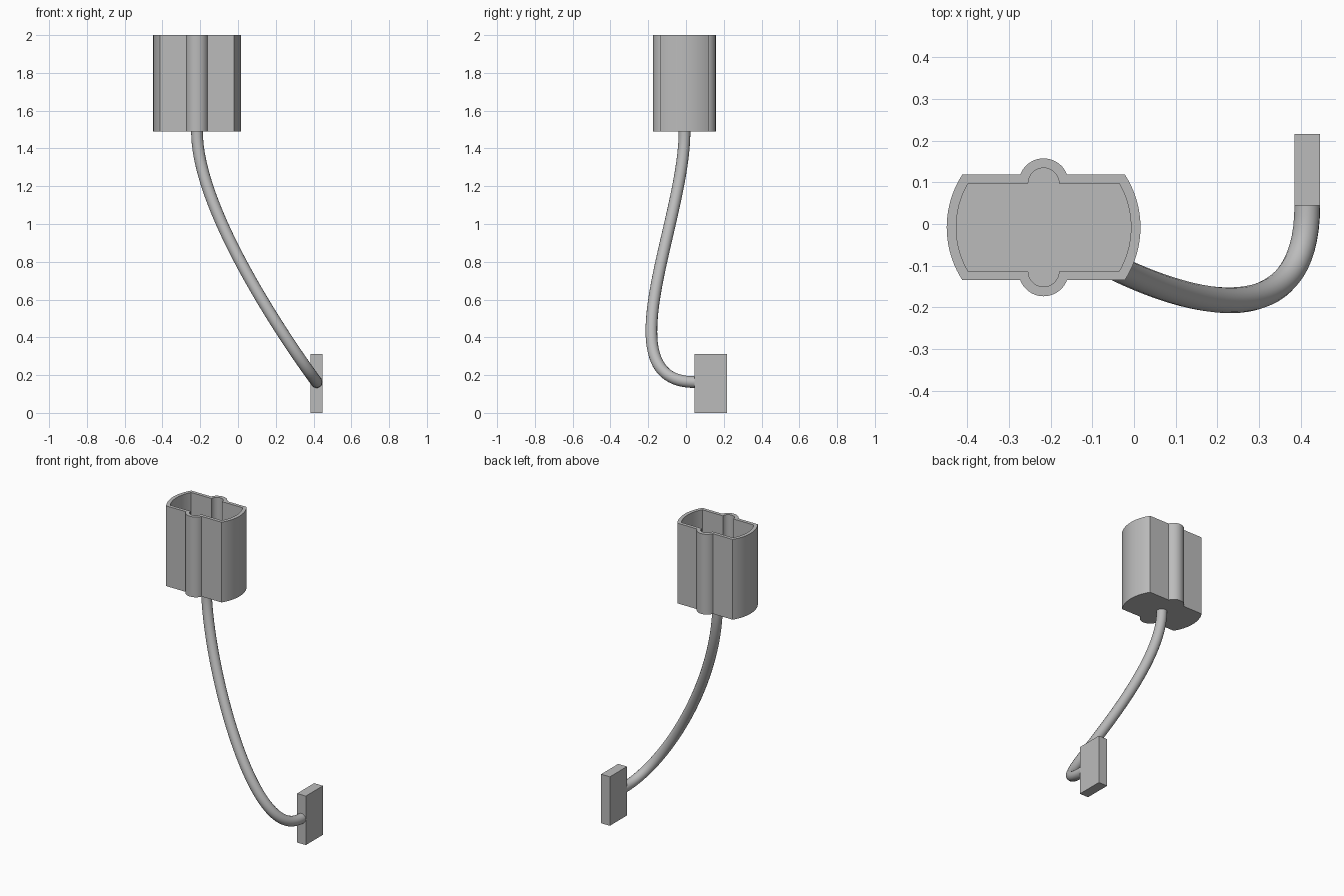
import bpy, bmesh
from math import sin, cos, asin, pi, radians
from mathutils import Vector

old = bpy.data.objects.get("Cube")
if old:
    bpy.data.objects.remove(old, do_unlink=True)

grey = bpy.data.materials.new("plain grey")
grey.use_nodes = True
grey.diffuse_color = (0.5, 0.5, 0.5, 1)
grey.node_tree.nodes["Principled BSDF"].inputs["Base Color"].default_value = (0.5, 0.5, 0.5, 1)

CUP = Vector((-0.217, -0.008, 0))
CUP_BOTTOM, CUP_FLOOR, CUP_TOP = 1.489, 1.515, 2.0
BUMP_Y = 0.1055
PLUG = Vector((0.416, 0.1305, 0.156))


def add_mesh(name, bm):
    bmesh.ops.recalc_face_normals(bm, faces=bm.faces)
    mesh = bpy.data.meshes.new(name)
    bm.to_mesh(mesh)
    bm.free()
    obj = bpy.data.objects.new(name, mesh)
    bpy.context.collection.objects.link(obj)
    return obj


def finish(obj):
    obj.data.materials.clear()
    obj.data.materials.append(grey)
    bpy.ops.object.select_all(action='DESELECT')
    obj.select_set(True)
    bpy.context.view_layer.objects.active = obj
    bpy.ops.object.shade_smooth_by_angle(angle=radians(30))


def arc(cy, r, a, b, n):
    return [(r * cos(a + (b - a) * i / n), cy + r * sin(a + (b - a) * i / n))
            for i in range(n + 1)]


def cup_outline(radius, half_depth, bump):
    """Round ends cut by two flat sides, with a round rib on each side."""
    end = asin(half_depth / radius)
    rib = asin((half_depth - BUMP_Y) / bump)
    half = arc(0, radius, -end, end, 20) + arc(BUMP_Y, bump, rib, pi - rib, 20)
    return half + [(-x, -y) for x, y in half]


# Hollow cup: outer wall, rim, inner wall and floor
bm = bmesh.new()
outer = cup_outline(0.2326, 0.127, 0.06)
inner = cup_outline(0.2097, BUMP_Y, 0.037)
rings = [[bm.verts.new(CUP + Vector((x, y, z))) for x, y in outline]
         for outline, z in ((outer, CUP_BOTTOM), (outer, CUP_TOP),
                            (inner, CUP_TOP), (inner, CUP_FLOOR))]
for low, high in zip(rings, rings[1:]):
    for i in range(len(low)):
        j = (i + 1) % len(low)
        bm.faces.new((low[i], low[j], high[j], high[i]))
bm.faces.new(rings[0])
bm.faces.new(rings[-1])
finish(add_mesh("cup", bm))

# Flat rectangular plug
bm = bmesh.new()
bmesh.ops.create_cube(bm, size=1)
bmesh.ops.scale(bm, vec=(0.062, 0.172, 0.312), verts=bm.verts)
bmesh.ops.translate(bm, vec=PLUG, verts=bm.verts)
finish(add_mesh("plug", bm))

# Cable: one curve leaving the cup downwards and entering the plug from the front
curve = bpy.data.curves.new("cable", 'CURVE')
curve.dimensions = '3D'
curve.resolution_u = 48
curve.bevel_depth = 0.031
curve.bevel_resolution = 6
curve.use_fill_caps = True
spline = curve.splines.new('BEZIER')
spline.bezier_points.add(1)
start = CUP + Vector((0, 0, CUP_BOTTOM))
stop = Vector((PLUG.x, 0.0447, 0.163))
reach = 0.48
for point, co, direction in zip(spline.bezier_points, (start, stop),
                                (Vector((0, 0, -1)), Vector((0, 1, 0)))):
    point.handle_left_type = point.handle_right_type = 'FREE'
    point.co = co
    point.handle_left = co - direction * reach
    point.handle_right = co + direction * reach
cable = bpy.data.objects.new("cable", curve)
bpy.context.collection.objects.link(cable)
bpy.ops.object.select_all(action='DESELECT')
cable.select_set(True)
bpy.context.view_layer.objects.active = cable
bpy.ops.object.convert(target='MESH')
finish(bpy.context.view_layer.objects.active)
